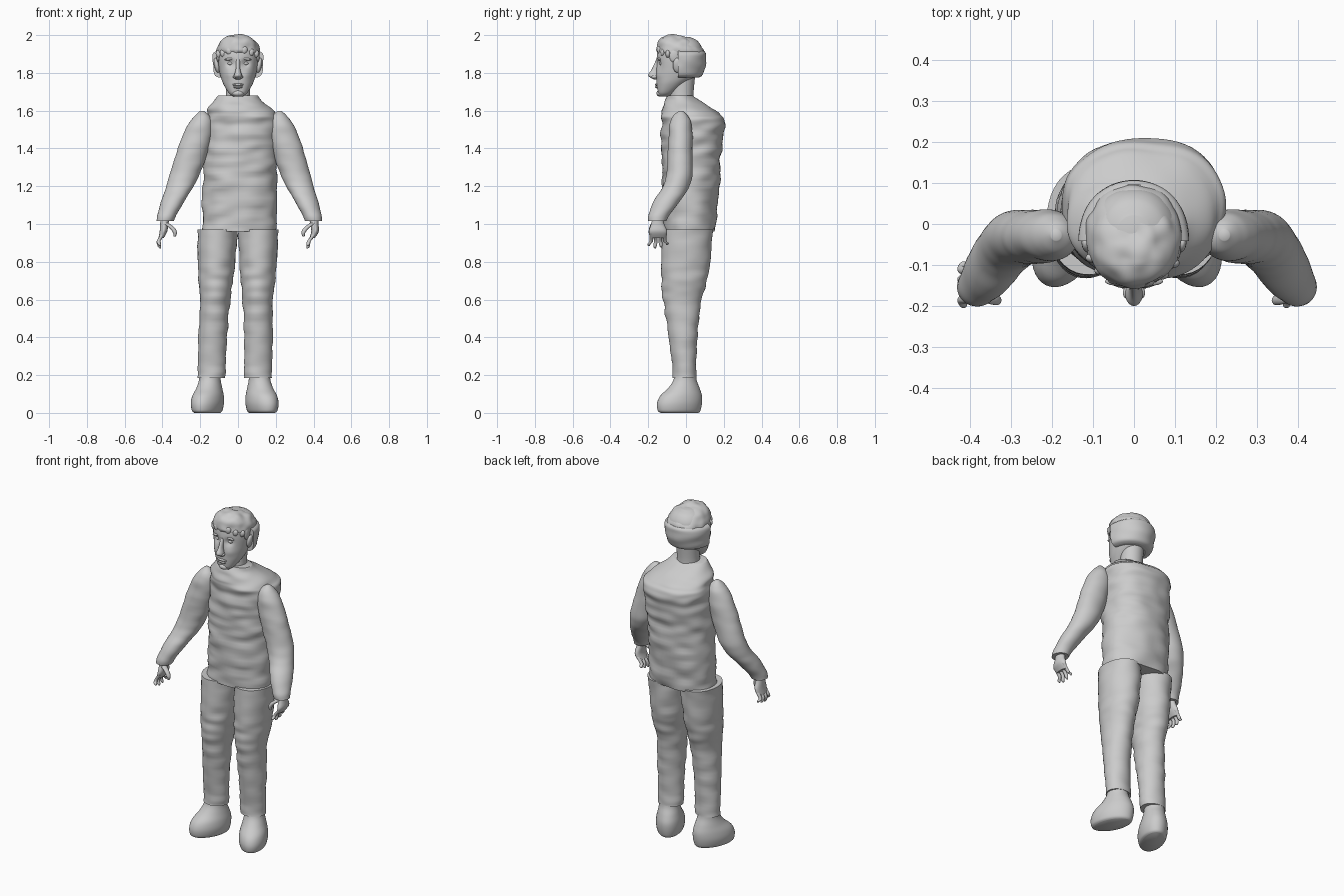
import bpy, bmesh
from math import sin, cos, pi, radians, exp, copysign
from mathutils import Vector, Matrix, noise

cube = bpy.data.objects.get("Cube")
if cube:
    bpy.data.objects.remove(cube, do_unlink=True)

GREY = (0.6, 0.6, 0.6, 1)
grey = bpy.data.materials.new("plain grey")
grey.use_nodes = True
grey.diffuse_color = GREY
grey.node_tree.nodes["Principled BSDF"].inputs["Base Color"].default_value = GREY


def finish(bm, name, angle=50):
    bmesh.ops.recalc_face_normals(bm, faces=bm.faces)
    mesh = bpy.data.meshes.new(name)
    bm.to_mesh(mesh)
    bm.free()
    mesh.materials.append(grey)
    obj = bpy.data.objects.new(name, mesh)
    bpy.context.collection.objects.link(obj)
    bpy.ops.object.select_all(action="DESELECT")
    obj.select_set(True)
    bpy.context.view_layer.objects.active = obj
    bpy.ops.object.shade_smooth_by_angle(angle=radians(angle))
    return obj


def smooth(rings, steps):
    """Catmull-Rom interpolation between the given rings."""
    out = []
    for i in range(len(rings) - 1):
        a, b, c, d = (rings[max(0, min(len(rings) - 1, i + k))] for k in (-1, 0, 1, 2))
        for s in range(steps):
            t = s / steps
            out.append([q + t / 2 * (r - p + t * (2*p - 5*q + 4*r - w + t * (3*q - p - 3*r + w)))
                        for p, q, r, w in zip(a, b, c, d)])
    return out + [rings[-1]]


def loft(name, rings, fix=None, wrinkle=0, power=1, half=False, seg=40, steps=5):
    """Skin level ovals, each (z, centre x, half width, front y, back y)."""
    bm = bmesh.new()
    levels = []
    for z, cx, rx, front, back in smooth(rings, steps):
        row = []
        for k in range(seg):
            a = pi * k / (seg - 1) if half else 2 * pi * k / seg
            c, s = (copysign(abs(f(a)) ** power, f(a)) for f in (cos, sin))
            y = front + (back - front) * s if half else (front + back + (back - front) * s) / 2
            v = Vector((cx + rx * c, y, z))
            if wrinkle:
                n = noise.noise(Vector((v.x * 9, v.y * 9, z * 22)))
                v += wrinkle * n * Vector((c, s, 0))
            row.append(bm.verts.new(fix(v) if fix else v))
        levels.append(row)
    for lo, hi in zip(levels, levels[1:]):
        for k in range(seg):
            j = (k + 1) % seg
            bm.faces.new((lo[k], lo[j], hi[j], hi[k]))
    bm.faces.new(levels[0])
    bm.faces.new(levels[-1])
    return finish(bm, name)


def blob(name, pos, size, tilt=0):
    bm = bmesh.new()
    mat = Matrix.Translation(pos) @ Matrix.Rotation(tilt, 4, "Y") @ Matrix.Diagonal((*size, 1))
    bmesh.ops.create_uvsphere(bm, u_segments=20, v_segments=12, radius=1, matrix=mat)
    return finish(bm, name)


# Shirt body
loft("shirt", [
    (.96, .005, .197, -.115, .15), (1.2, .01, .195, -.125, .175),
    (1.4, .015, .193, -.13, .19), (1.54, .025, .195, -.13, .207),
    (1.58, .02, .185, -.13, .18), (1.62, .005, .16, -.122, .125),
    (1.68, 0, .1, -.095, .035)], wrinkle=.012, power=.9, seg=64, steps=12)

# Neck
loft("neck", [(1.62, 0, .07, -.09, .045), (1.69, 0, .063, -.085, .04), (1.8, 0, .065, -.08, .05)])


# Head, with eye sockets, cheeks and a crease under the mouth
def carve(v):
    if v.y < -.06:
        for x, z, r, depth in ((.04, 1.85, .02, .016), (.05, 1.79, .025, -.006), (0, 1.71, .018, .007)):
            d2 = (abs(v.x) - x) ** 2 + (v.z - z) ** 2
            v.y += depth * exp(-d2 / r ** 2)
    return v


loft("head", [
    (1.675, 0, .025, -.14, -.09), (1.695, 0, .05, -.152, -.06),
    (1.74, 0, .077, -.157, 0), (1.78, 0, .092, -.157, .05),
    (1.82, 0, .101, -.156, .072), (1.88, 0, .108, -.155, .085),
    (1.93, 0, .106, -.145, .085), (1.97, 0, .08, -.115, .06),
    (1.99, 0, .04, -.07, .02)], fix=carve, power=.92, seg=64, steps=8)
loft("nose", [
    (1.765, 0, .012, -.168, -.14), (1.776, 0, .022, -.19, -.14),
    (1.79, 0, .02, -.2, -.14), (1.82, 0, .012, -.181, -.14),
    (1.87, 0, .011, -.158, -.13)], seg=24)
blob("upper_lip", (0, -.154, 1.738), (.03, .011, .007))
blob("lower_lip", (0, -.152, 1.725), (.024, .012, .007))
blob("chin", (0, -.137, 1.692), (.03, .02, .017))
for side, label in ((-1, "right"), (1, "left")):
    blob(label + "_eye", (side * .04, -.127, 1.85), (.017, .014, .01))
    blob(label + "_brow", (side * .043, -.14, 1.874), (.028, .01, .007), side * .15)
    blob(label + "_nostril", (side * .016, -.168, 1.779), (.011, .015, .009))
    blob(label + "_ear", (side * .112, -.045, 1.84), (.014, .025, .04), side * .2)


# Hair: tousled crown, shell round the back, fringe locks
def lift_front(v):
    v.z += .2 * (-.03 - v.y)
    n = noise.noise(v * 22)
    return v + .008 * n * (v - Vector((0, -.03, 1.9))).normalized()


loft("hair_crown", [
    (1.885, 0, .11, -.15, .096), (1.9, 0, .117, -.156, .1),
    (1.94, 0, .111, -.148, .094), (1.973, 0, .085, -.122, .066),
    (1.992, 0, .05, -.085, .025), (1.997, 0, .008, -.04, -.02)],
    fix=lift_front, seg=64, steps=8)
loft("hair_back", [
    (1.775, 0, .1, -.042, .07), (1.79, 0, .122, -.042, .09),
    (1.84, 0, .133, -.042, .103), (1.895, 0, .135, -.042, .109),
    (1.915, 0, .115, -.042, .095)], half=True, wrinkle=.005)
for i in range(7):
    a = -1.15 + i * .36
    blob("fringe_lock", (.108 * sin(a), -.04 - .104 * cos(a), 1.912 + .012 * cos(3 * a)),
         (.019, .013, .022), .6 * sin(2 * a))
for side in (-1, 1):
    blob("sideburn", (side * .104, -.062, 1.89), (.01, .026, .035))

# Limbs: the ring lists describe one side, then are flipped and shifted
LEG = [(.185, .14, .074, -.07, .056), (.22, .14, .073, -.07, .056),
       (.4, .133, .077, -.09, .06), (.58, .122, .08, -.118, .078),
       (.68, .118, .09, -.13, .105), (.78, .115, .098, -.13, .127),
       (.97, .107, .107, -.124, .142)]
FOOT = [(0, 0, .058, -.145, .07), (.012, 0, .07, -.16, .08),
        (.05, 0, .078, -.163, .088), (.09, 0, .075, -.145, .088),
        (.13, 0, .065, -.1, .075), (.17, 0, .057, -.07, .058),
        (.21, 0, .055, -.06, .052)]
ARM = [(1.015, .387, .045, -.2, -.105), (1.05, .375, .05, -.196, -.085),
       (1.13, .34, .063, -.165, -.025), (1.19, .312, .072, -.127, .012),
       (1.27, .28, .08, -.102, .034), (1.42, .23, .081, -.095, .035),
       (1.52, .2, .068, -.087, .03), (1.57, .19, .042, -.07, .012),
       (1.597, .19, .012, -.04, -.015)]

for side, label in ((-1, "right"), (1, "left")):
    lean = .035 if side > 0 else 0

    def leg_side(v):
        return Vector((side * v.x - lean * (1 - (v.z - .19) / .77), v.y, v.z))

    def arm_side(v):
        return Vector((side * v.x + lean * (.4 + (v.z - 1) * .8), v.y, v.z))

    def foot_side(v):
        turned = Matrix.Rotation(side * radians(24), 3, "Z") @ v
        return turned + Vector((side * .147 - lean, 0, 0))

    loft(label + "_trouser_leg", LEG, fix=leg_side, wrinkle=.007, steps=8)
    loft(label + "_shoe", FOOT, fix=foot_side)
    loft(label + "_sleeve", ARM, fix=arm_side, wrinkle=.004, steps=8)

    # Hand: palm, four spread fingers and a thumb reaching inward
    drift = -.03 if side > 0 else .025
    loft(label + "_palm", [
        (.925, .395 + drift / 2, .014, -.19, -.105), (.96, .395, .02, -.197, -.1),
        (1.0, .39, .022, -.185, -.115), (1.04, .385, .025, -.175, -.125)],
        fix=arm_side, seg=24)
    for i in range(4):
        y = -.184 + i * .024
        tip = .868 + .012 * abs(i - 1.3)
        spread = (i - 1.5) * .008
        x = .395 + drift
        loft(label + "_finger", [
            (tip, x - .008, .004, y + spread - .004, y + spread + .004),
            (tip + .01, x - .004, .009, y + spread - .009, y + spread + .009),
            (.91, x, .01, y - .01, y + .01), (.95, .395, .011, y - .011, y + .011)],
            fix=arm_side, seg=14, steps=4)
    loft(label + "_thumb", [
        (.935, .335, .006, -.192, -.178), (.955, .334, .011, -.198, -.174),
        (.98, .35, .015, -.195, -.167), (1.005, .385, .018, -.185, -.15)],
        fix=arm_side, seg=14)
